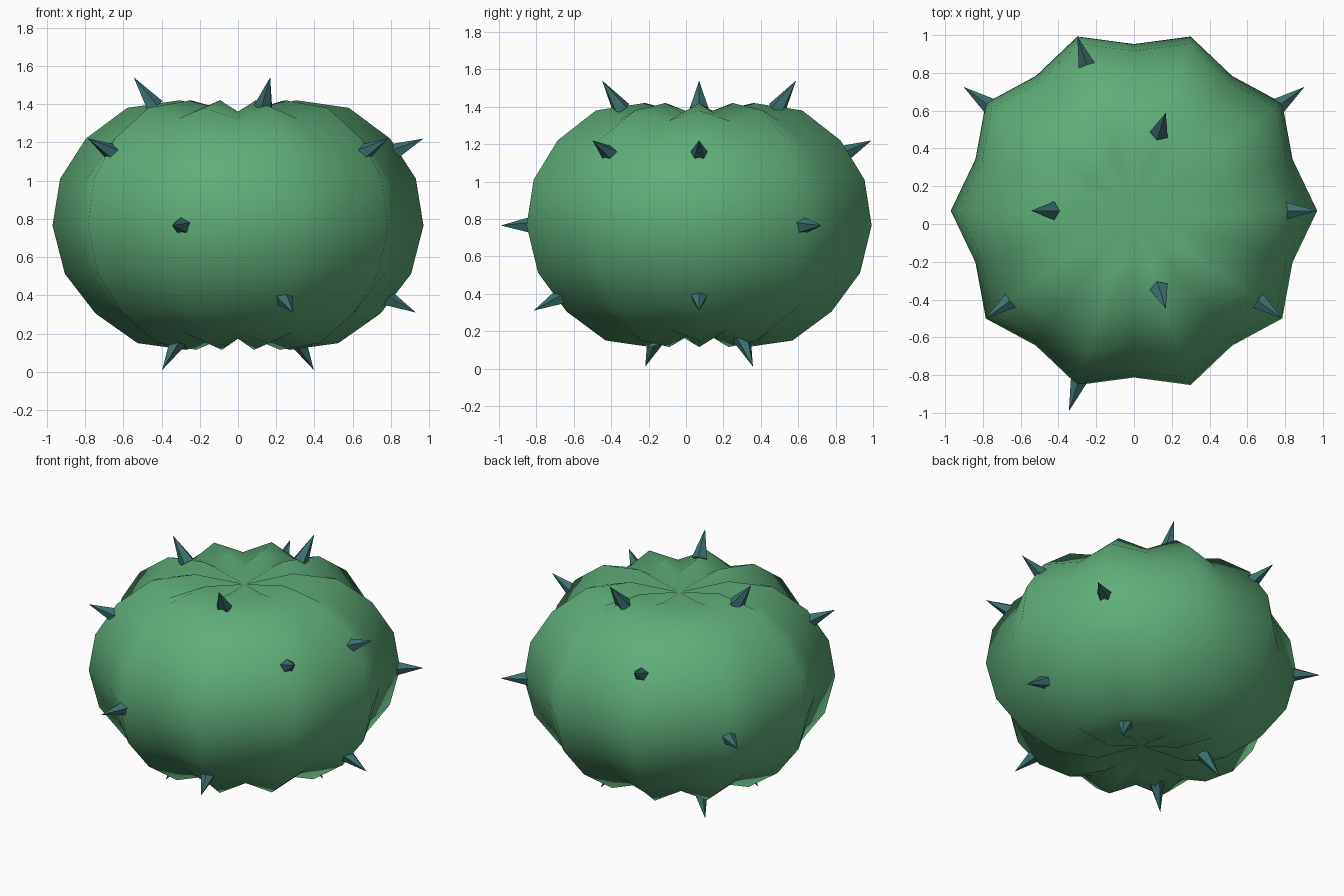
import bpy, bmesh, math
from mathutils import Vector

if "Cube" in bpy.data.objects:
    bpy.data.objects.remove(bpy.data.objects["Cube"])

CENTRE = Vector((0, 0.07, 0.765))
RIBS = 10


def material(name, rgb):
    m = bpy.data.materials.new(name)
    m.diffuse_color = (*rgb, 1)
    m.use_nodes = True
    m.node_tree.nodes["Principled BSDF"].inputs["Base Color"].default_value = m.diffuse_color
    return m


def make_object(name, bm, mat, smooth):
    bmesh.ops.recalc_face_normals(bm, faces=bm.faces[:])
    for f in bm.faces:
        f.smooth = smooth
    me = bpy.data.meshes.new(name)
    bm.to_mesh(me)
    bm.free()
    me.materials.append(mat)
    ob = bpy.data.objects.new(name, me)
    bpy.context.collection.objects.link(ob)
    return ob


green = material("cactus green", (0.115, 0.42, 0.19))
teal = material("dark teal", (0.045, 0.165, 0.16))

# Ribbed body: ridge profile (radius, height from centre), valleys pulled inwards
PROFILE = [(0.27, -0.65), (0.525, -0.615), (0.745, -0.46), (0.905, -0.253), (0.97, 0),
           (0.93, 0.245), (0.795, 0.455), (0.58, 0.615), (0.305, 0.655)]
bm = bmesh.new()
rings = []
for r, h in PROFILE:
    ring = []
    for i in range(RIBS * 2):
        a = math.pi * i / RIBS
        k = 0.91 if i % 2 else 1.0
        ring.append(bm.verts.new(CENTRE + Vector((r * math.cos(a), r * math.sin(a), h)) * k))
    rings.append(ring)
bottom = bm.verts.new(CENTRE + Vector((0, 0, -0.555)))
top = bm.verts.new(CENTRE + Vector((0, 0, 0.585)))
n = RIBS * 2
for i in range(n):
    j = (i + 1) % n
    for lo, hi in zip(rings, rings[1:]):
        bm.faces.new((lo[i], lo[j], hi[j], hi[i]))
    bm.faces.new((bottom, rings[0][j], rings[0][i]))
    bm.faces.new((top, rings[-1][i], rings[-1][j]))
make_object("cactus_body", bm, green, True)

# Spines: tip (radius, height) per level, and the ridges that carry one
LEVELS = [((0.545, 0.775), (2, 5, 8)),
          ((0.97, 0.455), (0, 3, 6, 9)),
          ((1.115, 0.0), (1, 4, 7)),
          ((0.93, -0.455), (0, 8)),
          ((0.49, -0.755), (1, 4, 6))]
LENGTH, RADIUS, SIDES = 0.19, 0.052, 5
for level, ((r, h), ridges) in enumerate(LEVELS):
    for ridge in ridges:
        a = 2 * math.pi * ridge / RIBS
        tip = Vector((r * math.cos(a), r * math.sin(a), h))
        d = tip.normalized()
        bm = bmesh.new()
        bmesh.ops.create_cone(bm, cap_ends=True, segments=SIDES, radius1=RADIUS,
                              radius2=0, depth=LENGTH)
        bmesh.ops.remove_doubles(bm, verts=bm.verts[:], dist=1e-5)
        ob = make_object(f"spine_{level}_{ridge}", bm, teal, False)
        ob.rotation_euler = d.to_track_quat('Z', 'Y').to_euler()
        ob.location = CENTRE + tip - d * LENGTH / 2
